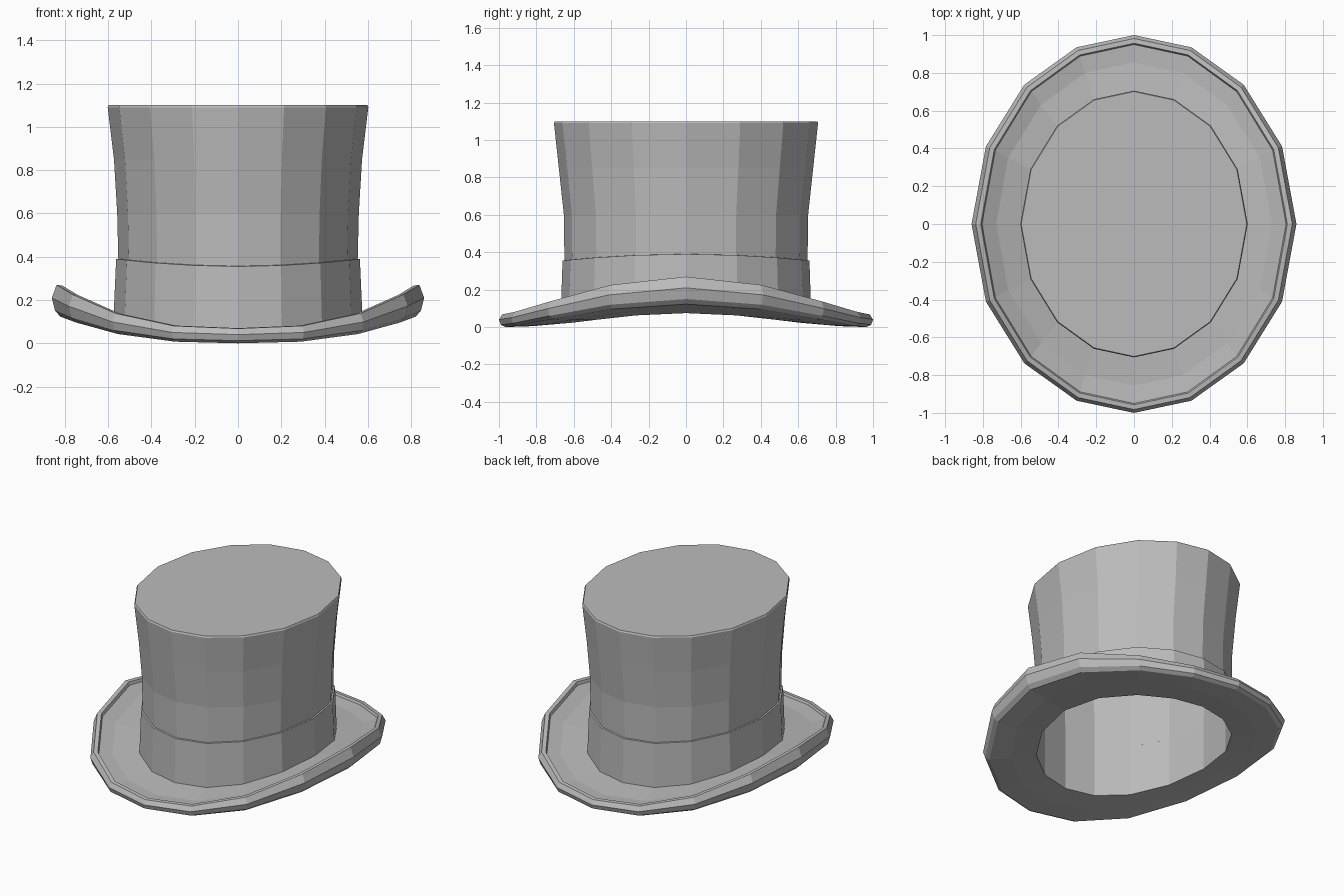
import bpy
import bmesh
import math

SIDES = 16

cube = bpy.data.objects.get("Cube")
if cube:
    bpy.data.objects.remove(cube, do_unlink=True)

grey = bpy.data.materials.new("felt_grey")
grey.use_nodes = True
colour = (0.5, 0.5, 0.5, 1)
grey.diffuse_color = colour
grey.node_tree.nodes["Principled BSDF"].inputs["Base Color"].default_value = colour


def ring(bm, rx, ry, z, lift=0, power=2.7):
    """Oval loop of vertices that curls upward toward the sides."""
    verts = []
    for i in range(SIDES):
        a = 2 * math.pi * i / SIDES
        a -= 0.044 * math.sin(2 * a)
        x, y = rx * math.sin(a), ry * math.cos(a)
        verts.append(bm.verts.new((x, y, z + lift * abs(x) ** power)))
    return verts


def lofted(name, profile, cap=False):
    """Skin a stack of oval rings, with an optional lid on the last."""
    bm = bmesh.new()
    rings = [ring(bm, *p) for p in profile]
    for low, high in zip(rings, rings[1:]):
        for i in range(SIDES):
            j = (i + 1) % SIDES
            bm.faces.new((low[j], low[i], high[i], high[j]))
    if cap:
        bm.faces.new(rings[-1][::-1])
    mesh = bpy.data.meshes.new(name)
    bm.to_mesh(mesh)
    bm.free()
    mesh.materials.append(grey)
    obj = bpy.data.objects.new(name, mesh)
    bpy.context.collection.objects.link(obj)
    return obj


# Flared crown, open underneath
lofted("crown", [
    (0.553, 0.650, 0.02, 0.27),
    (0.553, 0.650, 0.355, 0.11, 2),
    (0.558, 0.653, 0.60),
    (0.573, 0.680, 0.85),
    (0.602, 0.706, 1.09),
    (0.597, 0.701, 1.10),
], cap=True)

# Hat band wrapped round the base of the crown
lofted("hat_band", [
    (0.574, 0.670, 0.06, 0.353),
    (0.563, 0.660, 0.355, 0.11, 2),
    (0.553, 0.650, 0.357, 0.11, 2),
])

# Curled brim with a raised rolled lip, from the underside hole outward and back in
lofted("brim", [
    (0.553, 0.650, 0.020, 0.27),
    (0.700, 0.820, 0.005, 0.25),
    (0.820, 0.965, 0.000, 0.21),
    (0.845, 0.990, 0.012, 0.217),
    (0.860, 1.000, 0.040, 0.255),
    (0.838, 0.982, 0.068, 0.325),
    (0.812, 0.957, 0.070, 0.345),
    (0.805, 0.950, 0.055, 0.345),
    (0.730, 0.855, 0.050, 0.353),
    (0.553, 0.650, 0.065, 0.353),
])
